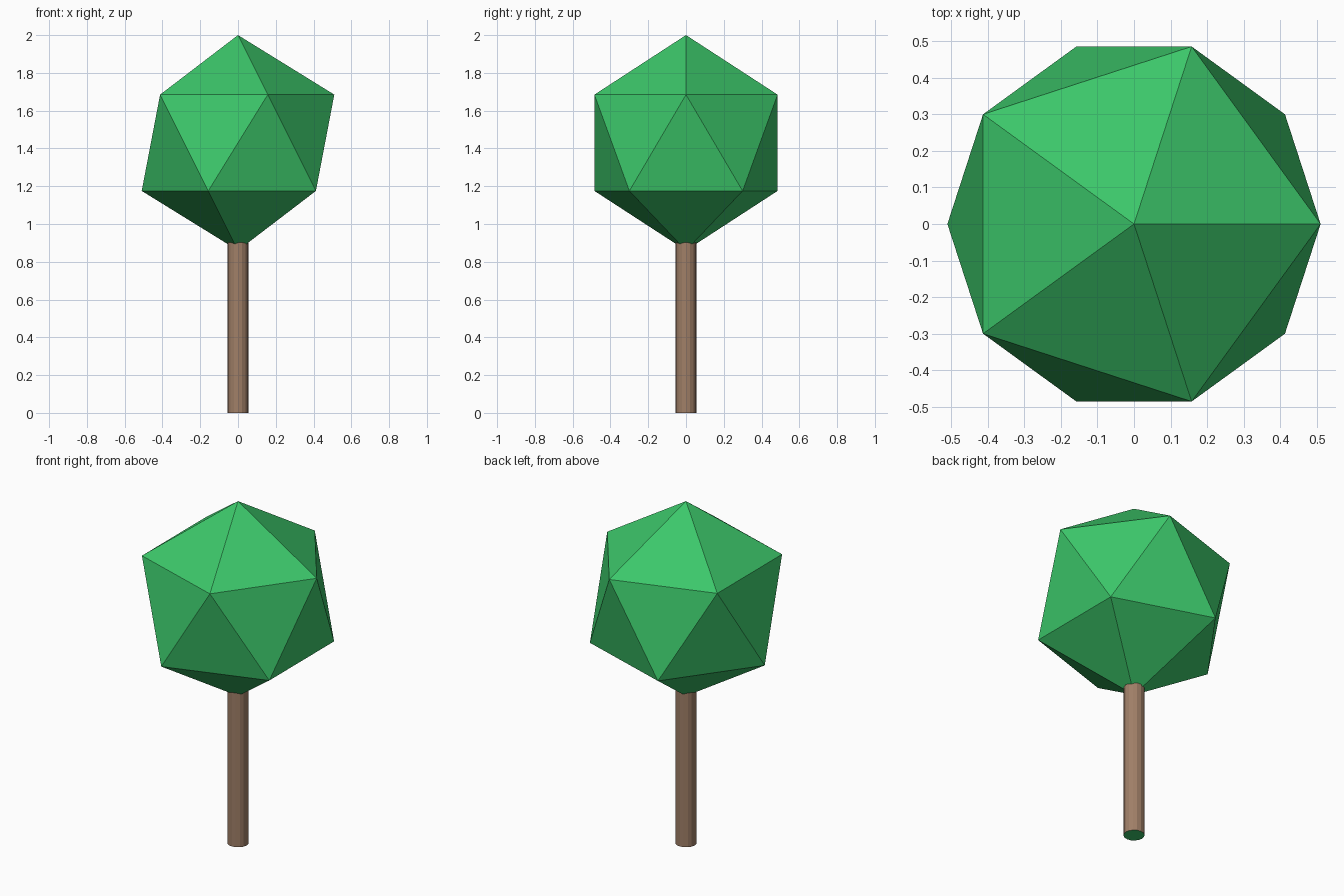
import bpy

if "Cube" in bpy.data.objects:
    bpy.data.objects.remove(bpy.data.objects["Cube"])


def material(name, rgb):
    m = bpy.data.materials.new(name)
    m.diffuse_color = (*rgb, 1.0)
    m.use_nodes = True
    m.node_tree.nodes["Principled BSDF"].inputs["Base Color"].default_value = m.diffuse_color
    return m


green = material("leaf green", (0.045, 0.57, 0.144))
brown = material("bark brown", (0.35, 0.212, 0.136))

# Foliage: a plain icosahedron with its tip at z = 2
R = 0.57
bpy.ops.mesh.primitive_ico_sphere_add(subdivisions=1, radius=R, location=(0, 0, 2 - R))
foliage = bpy.context.object
foliage.name = "foliage"
foliage.data.materials.append(green)

# Trunk: thin cylinder running up into the foliage
TOP = 0.92
bpy.ops.mesh.primitive_cylinder_add(vertices=16, radius=0.056, depth=TOP, location=(0, 0, TOP / 2))
trunk = bpy.context.object
trunk.name = "trunk"
trunk.data.materials.append(brown)
trunk.data.materials.append(green)

# End caps are green, sides are bark
for f in trunk.data.polygons:
    f.material_index = 1 if abs(f.normal.z) > 0.5 else 0
